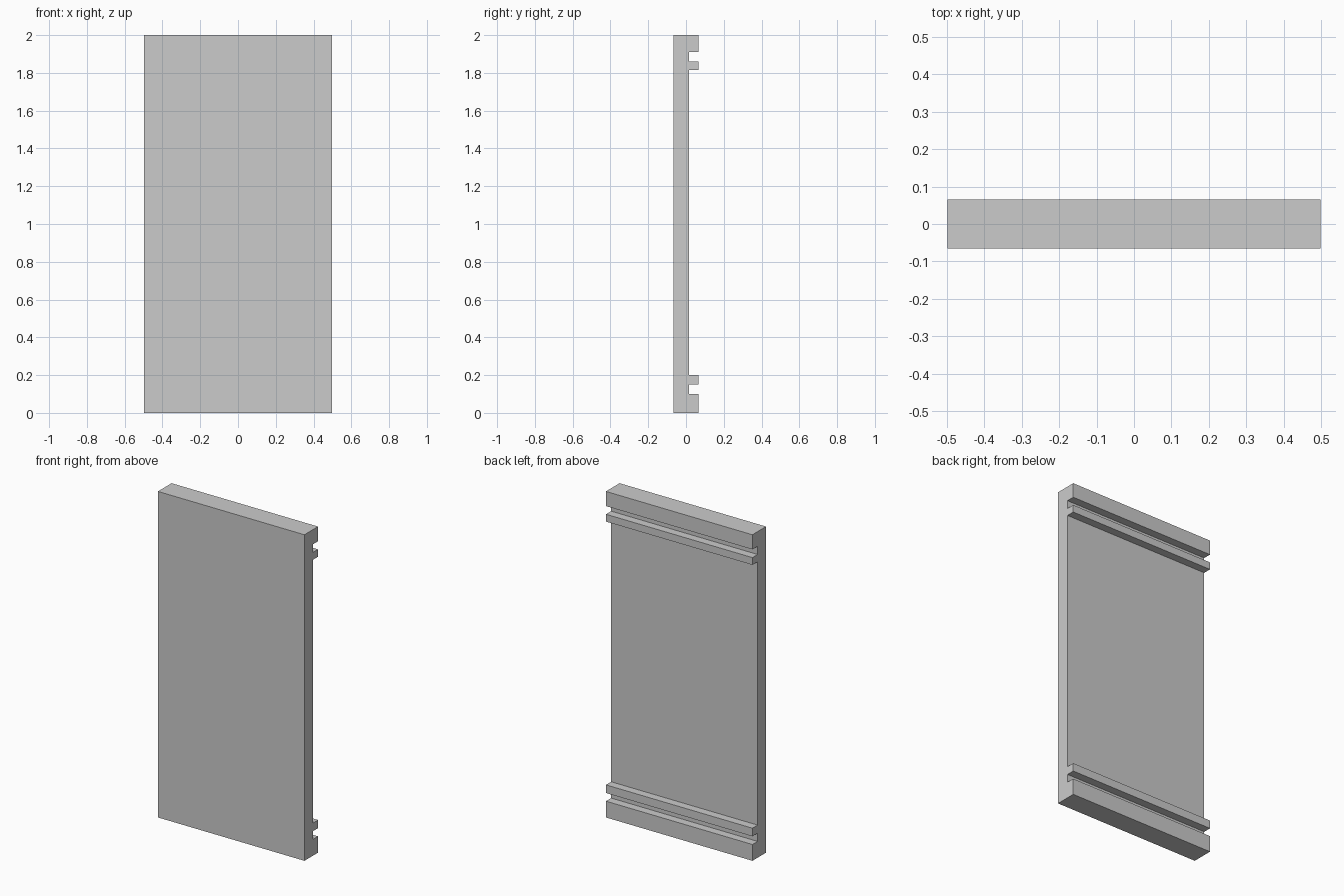
import bpy
import bmesh

if "Cube" in bpy.data.objects:
    bpy.data.objects.remove(bpy.data.objects["Cube"])

HALF_W = 0.497
FRONT, FACE, BACK = -0.066, 0.016, 0.066

# Side profile (y, z): slab with an end block and a lip rail at each end of the back
profile = [(FRONT, 0.0), (BACK, 0.0)]
for z0, z1 in ((0.10, 0.15), (0.20, 1.815), (1.86, 1.91)):
    # each recess between the raised bands
    profile += [(BACK, z0), (FACE, z0), (FACE, z1), (BACK, z1)]
profile += [(BACK, 2.0), (FRONT, 2.0)]

# Extrude the profile across the width
bm = bmesh.new()
side = bm.faces.new([bm.verts.new((-HALF_W, y, z)) for y, z in profile])
ext = bmesh.ops.extrude_face_region(bm, geom=[side], use_keep_orig=True)
moved = [v for v in ext["geom"] if isinstance(v, bmesh.types.BMVert)]
bmesh.ops.translate(bm, verts=moved, vec=(2 * HALF_W, 0, 0))
bmesh.ops.recalc_face_normals(bm, faces=bm.faces)

mesh = bpy.data.meshes.new("grooved_panel")
bm.to_mesh(mesh)
bm.free()
panel = bpy.data.objects.new("grooved_panel", mesh)
bpy.context.collection.objects.link(panel)
